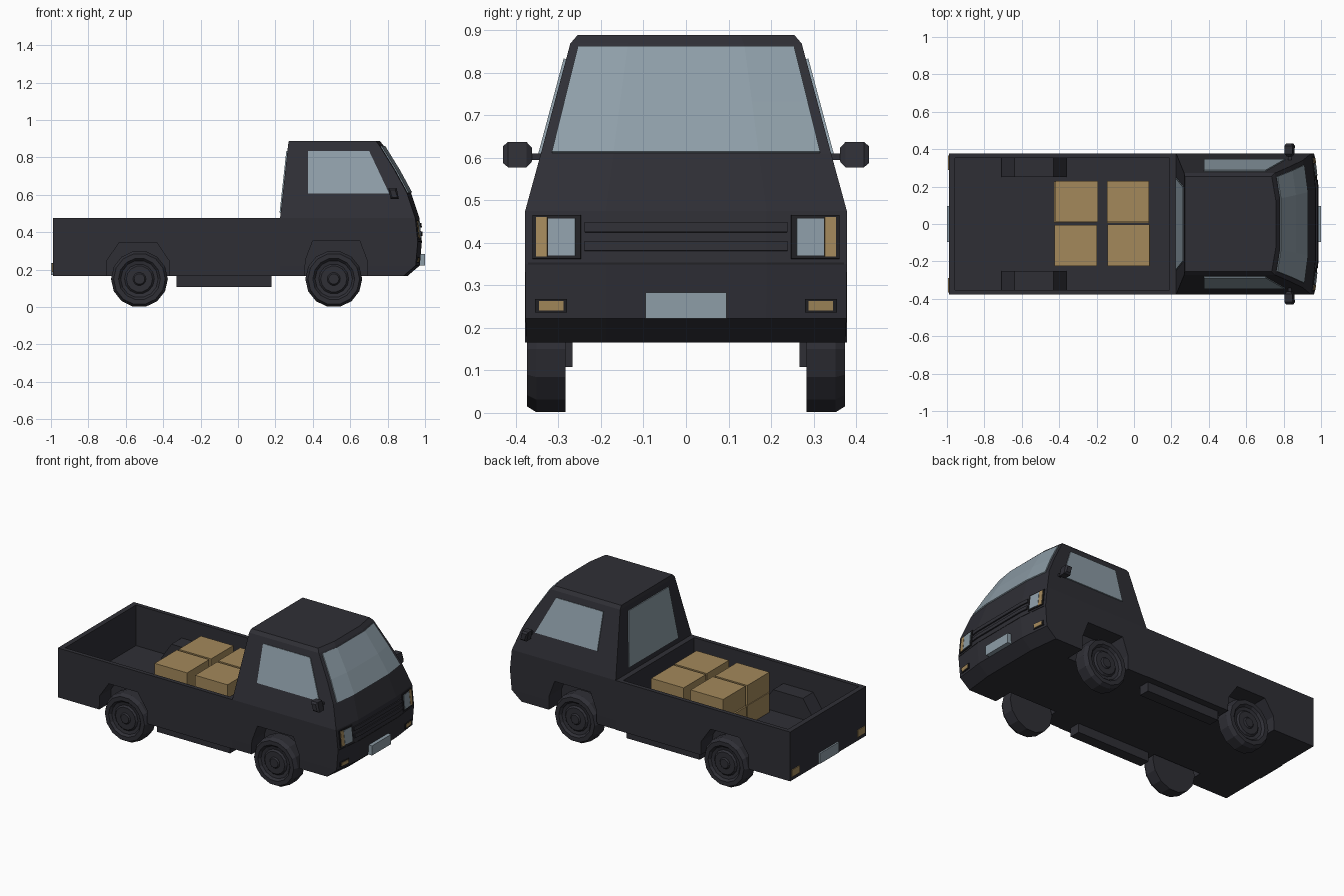
import bpy, bmesh, math, random
from mathutils import Vector

if "Cube" in bpy.data.objects:
    bpy.data.objects.remove(bpy.data.objects["Cube"])

random.seed(4)


def material(name, rgb):
    m = bpy.data.materials.new(name)
    m.diffuse_color = (*rgb, 1)
    m.use_nodes = True
    m.node_tree.nodes["Principled BSDF"].inputs["Base Color"].default_value = m.diffuse_color
    return m


PAINT = material("dark paint", (0.028, 0.028, 0.036))
TRIM = material("black trim", (0.015, 0.015, 0.018))
GLASS = material("grey glass", (0.27, 0.34, 0.39))
TAN = material("tan", (0.37, 0.25, 0.105))


def make(name, verts, faces, mat):
    bm = bmesh.new()
    vs = [bm.verts.new(v) for v in verts]
    for f in faces:
        bm.faces.new([vs[i] for i in f])
    bmesh.ops.recalc_face_normals(bm, faces=bm.faces)
    me = bpy.data.meshes.new(name)
    bm.to_mesh(me)
    bm.free()
    me.materials.append(mat)
    ob = bpy.data.objects.new(name, me)
    bpy.context.collection.objects.link(ob)
    return ob


def loft(name, rings, mat, cap=True):
    n = len(rings[0])
    faces = [(r * n + i, r * n + (i + 1) % n, (r + 1) * n + (i + 1) % n, (r + 1) * n + i)
             for r in range(len(rings) - 1) for i in range(n)]
    if cap:
        faces += [tuple(range(n)), tuple(range((len(rings) - 1) * n, len(rings) * n))]
    return make(name, [p for r in rings for p in r], faces, mat)


def prism(name, xz, y0, y1, mat=PAINT):
    return loft(name, [[(x, y, z) for x, z in xz] for y in (y0, y1)], mat)


def box(name, x0, x1, y0, y1, z0, z1, mat=PAINT):
    return prism(name, [(x0, z0), (x1, z0), (x1, z1), (x0, z1)], y0, y1, mat)


def boolean(ob, other, op):
    m = ob.modifiers.new("cut", 'BOOLEAN')
    m.object, m.operation, m.solver = other, op, 'EXACT'
    dg = bpy.context.evaluated_depsgraph_get()
    me = bpy.data.meshes.new_from_object(ob.evaluated_get(dg))
    ob.modifiers.clear()
    ob.data = me
    bpy.data.objects.remove(other)


def sheet(name, rows, mat, thick=0.008):
    n = len(rows[0])
    faces = [(r * n + i, r * n + i + 1, (r + 1) * n + i + 1, (r + 1) * n + i)
             for r in range(len(rows) - 1) for i in range(n - 1)]
    ob = make(name, [p for r in rows for p in r], faces, mat)
    s = ob.modifiers.new("thickness", 'SOLIDIFY')
    s.thickness, s.offset = thick, 0
    return ob


# Cab sections: height, front x, half width, rear x
SECTIONS = [(0.165, 0.905, 0.375, 0.225), (0.222, 0.972, 0.377, 0.225),
            (0.35, 0.983, 0.378, 0.225), (0.475, 0.97, 0.378, 0.225),
            (0.61, 0.925, 0.341, 0.24), (0.73, 0.86, 0.309, 0.253),
            (0.868, 0.775, 0.272, 0.268), (0.888, 0.758, 0.255, 0.272)]


def section(z):
    for a, b in zip(SECTIONS, SECTIONS[1:]):
        if z <= b[0]:
            k = (z - a[0]) / (b[0] - a[0])
            return [p + (q - p) * k for p, q in zip(a, b)]
    return SECTIONS[-1]


def front(t, z, off=0.0):
    """Point on the cab's front, t = -1..1 across."""
    _, x, w, _ = section(z)
    return (x - 0.022 * max(0, abs(t) - 0.5) / 0.5 + off, t * w, z)


def patch(name, t0, t1, z0, z1, mat, off=0.003):
    """Thin plate that follows the cab's front."""
    ts = [t0] + [t for t in (-0.5, 0.5) if t0 < t < t1] + [t1]
    zs = [z0] + [s[0] for s in SECTIONS if z0 < s[0] < z1] + [z1]
    return sheet(name, [[front(t, z, off) for t in ts] for z in zs], mat)


def arch(cx, half, top, grow=0.0, low=0.1):
    side = [(0.168 + grow, low), (0.165 + grow, 0.25), (half + grow / 2, top + grow)]
    return [(cx - a, z) for a, z in side] + [(cx + a, z) for a, z in reversed(side)]


# Cab shell
cab = loft("cab", [[(xr, -w, z)] + [front(t, z) for t in (-1, -0.5, 0.5, 1)] + [(xr, w, z)]
                   for z, _, w, xr in SECTIONS], PAINT)

# Cargo bed with wheel housings
bed = box("cargo_bed", -0.99, 0.225, -0.378, 0.378, 0.165, 0.475)
boolean(bed, box("bed_cavity", -0.957, 0.19, -0.352, 0.352, 0.22, 0.6), 'DIFFERENCE')
for s in (-1, 1):
    boolean(bed, prism("housing", arch(-0.535, 0.1, 0.345, 0.008, 0.19), s * 0.25, s * 0.365), 'UNION')
    boolean(bed, prism("rear_arch", arch(-0.535, 0.1, 0.345), s * 0.262, s * 0.5), 'DIFFERENCE')
    boolean(cab, prism("front_arch", arch(0.525, 0.125, 0.355), s * 0.25, s * 0.5), 'DIFFERENCE')

# Wheels: spun profile of radius and sideways position
TYRE = [(0.001, 0.283), (0.152, 0.283), (0.152, 0.352), (0.138, 0.374), (0.112, 0.374),
        (0.1, 0.36), (0.08, 0.356), (0.07, 0.366), (0.035, 0.366), (0.028, 0.374), (0.001, 0.374)]
N = 14
for label, cx in (("front", 0.512), ("rear", -0.527)):
    for side, s in (("left", 1), ("right", -1)):
        loft(f"{label}_{side}_wheel",
             [[(cx + r * math.sin((i + 0.5) * math.tau / N), s * y,
                0.15 - r * math.cos((i + 0.5) * math.tau / N)) for i in range(N)]
              for r, y in TYRE], PAINT)

# Windows
patch("windshield", -0.925, 0.925, 0.612, 0.86, GLASS)
sheet("rear_window", [[(section(z)[3] - 0.002, y, z) for y in (-h, h)]
                      for z, h in ((0.505, 0.245), (0.835, 0.2))], GLASS)
for s in (-1, 1):
    sheet("side_window", [[(x, s * (section(z)[2] + 0.002), z) for x in xs]
                          for z, xs in ((0.607, (0.375, 0.808)), (0.832, (0.375, 0.702)))], GLASS)

# Grille slats and bumper seam
for z in (0.381, 0.425):
    patch("grille_slat", -0.63, 0.63, z, z + 0.023, PAINT, 0.004)
patch("bumper_seam", -0.98, 0.98, 0.349, 0.353, TRIM, -0.002)


def lamp(name, y0, y1, z0, z1, mat, off, s):
    a, b = sorted((s * y0 / 0.378, s * y1 / 0.378))
    patch(name, a, b, z0, z1, mat, off)


for s in (-1, 1):
    # Front lamps
    lamp("headlight_frame", 0.247, 0.36, 0.362, 0.465, TRIM, 0.001, s)
    lamp("headlight", 0.26, 0.324, 0.37, 0.457, GLASS, 0.004, s)
    lamp("turn_signal", 0.326, 0.352, 0.367, 0.46, TAN, 0.004, s)
    lamp("fog_lamp_frame", 0.28, 0.355, 0.236, 0.268, TRIM, 0.001, s)
    lamp("fog_lamp", 0.288, 0.346, 0.241, 0.263, TAN, 0.004, s)
    # Tail lamps
    box("tail_lamp", -0.995, -0.987, s * 0.29, s * 0.365, 0.188, 0.232, TAN)
    # Side rails under the floor
    box("side_rail", -0.33, 0.18, s * 0.267, s * 0.335, 0.108, 0.17)
    # Mirrors: tapered housing on a short arm
    rings = []
    for y, h, d in ((0.362, 0.016, 0.01), (0.375, 0.03, 0.02), (0.418, 0.03, 0.022), (0.43, 0.02, 0.014)):
        rings.append([(0.832 + dx * d - dz * 0.006, s * y, 0.607 + dz * h)
                      for dx, dz in ((-1, -1), (1, -1), (1, 1), (-1, 1))])
    loft("mirror", rings, PAINT)
    box("mirror_arm", 0.824, 0.842, s * 0.33, s * 0.37, 0.594, 0.61)

# Number plates
box("front_plate", 0.96, 1.0, -0.095, 0.095, 0.222, 0.283, GLASS)
box("rear_plate", -1.0, -0.985, -0.095, 0.095, 0.17, 0.235, GLASS)

# Cargo: two stacks of paired boxes in two layers
for x in (-0.31, -0.03):
    for y in (-0.112, 0.118):
        for z in (0.22, 0.347):
            jx, jy = random.uniform(-0.004, 0.004), random.uniform(-0.003, 0.003)
            box("cargo_box", x - 0.113 + jx, x + 0.113 + jx, y - 0.11 + jy, y + 0.11 + jy,
                z, z + 0.124, TAN)
